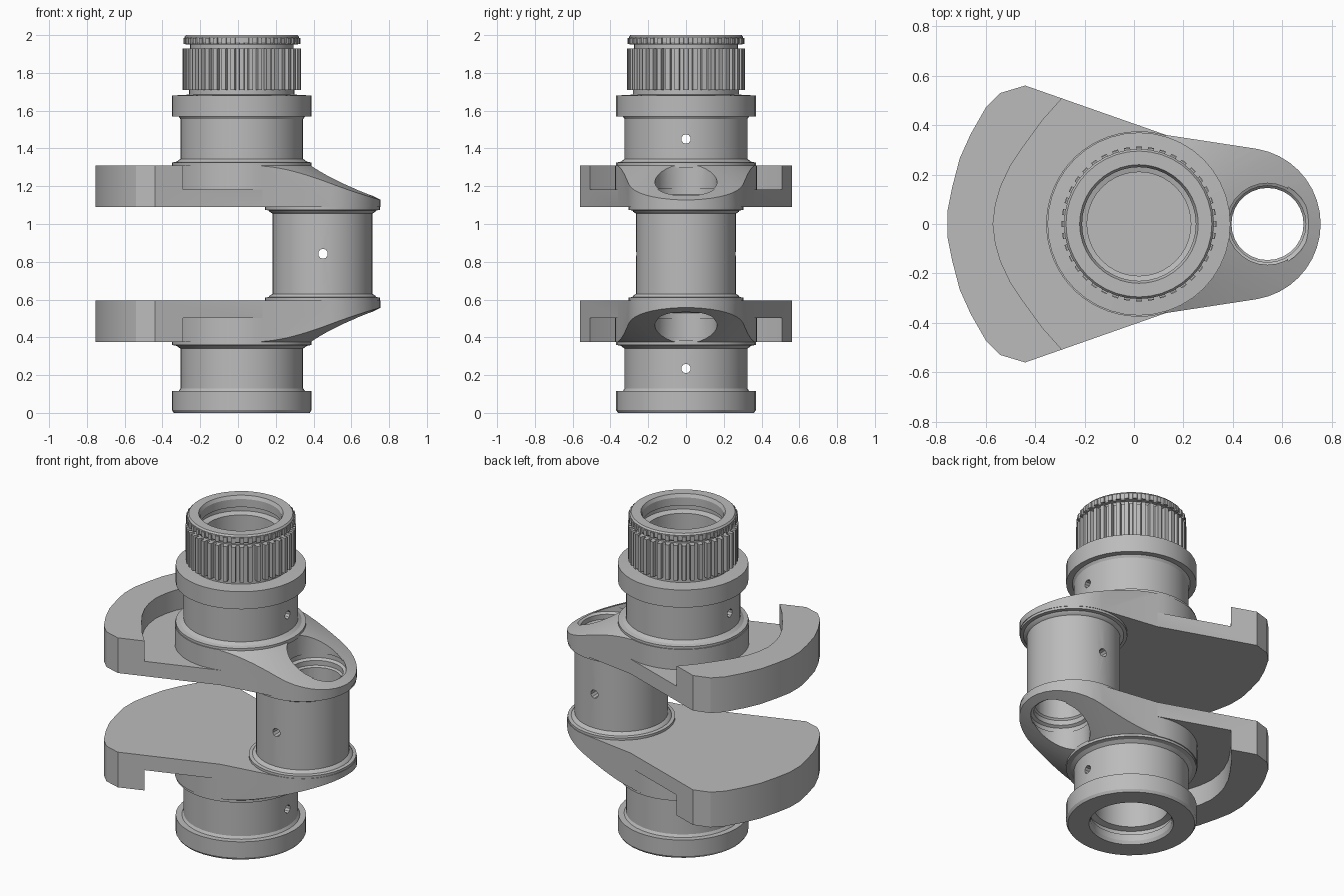
import bpy, bmesh, math
from mathutils import Vector

if "Cube" in bpy.data.objects:
    bpy.data.objects.remove(bpy.data.objects["Cube"], do_unlink=True)

MID = 0.8425      # mirror height between the two webs
AXIS = 0.02       # x of the main shaft
PIN = 0.447       # x of the offset pin
BORE = 0.54       # x of the hole through the pin

steel = bpy.data.materials.new("steel_grey")
steel.use_nodes = True
GREY = (0.5, 0.5, 0.5, 1)
steel.diffuse_color = GREY
steel.node_tree.nodes["Principled BSDF"].inputs["Base Color"].default_value = GREY


def finish(name, bm):
    bmesh.ops.remove_doubles(bm, verts=bm.verts, dist=1e-5)
    bmesh.ops.recalc_face_normals(bm, faces=bm.faces)
    mesh = bpy.data.meshes.new(name)
    bm.to_mesh(mesh)
    bm.free()
    mesh.materials.append(steel)
    obj = bpy.data.objects.new(name, mesh)
    bpy.context.collection.objects.link(obj)
    return obj


def lathe(name, profile, cx, segs=40, sweep=None):
    """Spin (radius, z) points about a vertical axis; sweep gives a capped sector."""
    bm = bmesh.new()
    full = sweep is None
    a0, a1 = (0, 2 * math.pi) if full else sweep
    rings = []
    for i in range(segs if full else segs + 1):
        a = a0 + (a1 - a0) * i / segs
        rings.append([bm.verts.new((cx + r * math.cos(a), r * math.sin(a), z))
                      for r, z in profile])
    n = len(profile)
    steps = n - 1 if full else n
    for i in range(segs):
        p, q = rings[i], rings[(i + 1) % len(rings)]
        for j in range(steps):
            k = (j + 1) % n
            bm.faces.new((p[j], q[j], q[k], p[k]))
    if not full:
        bm.faces.new(rings[0])
        bm.faces.new(rings[-1])
    return finish(name, bm)


def prism(name, outline, z0, z1):
    bm = bmesh.new()
    face = bm.faces.new([bm.verts.new((x, y, z0)) for x, y in outline])
    new = bmesh.ops.extrude_face_region(bm, geom=[face])["geom"]
    bmesh.ops.translate(bm, vec=(0, 0, z1 - z0),
                        verts=[v for v in new if isinstance(v, bmesh.types.BMVert)])
    return finish(name, bm)


def rod(name, centre, direction, radius, length):
    bm = bmesh.new()
    bmesh.ops.create_cone(bm, cap_ends=True, segments=10, radius1=radius,
                          radius2=radius, depth=length)
    d = Vector(direction)
    bm.transform(d.to_track_quat('Z', 'Y').to_matrix().to_4x4())
    bmesh.ops.translate(bm, vec=centre, verts=bm.verts)
    return finish(name, bm)


def cut(obj, cutter, keep=False):
    mod = obj.modifiers.new("cut", 'BOOLEAN')
    mod.operation = 'DIFFERENCE'
    mod.solver = 'EXACT'
    mod.object = cutter
    bpy.context.view_layer.objects.active = obj
    bpy.ops.object.modifier_apply(modifier=mod.name)
    if not keep:
        bpy.data.objects.remove(cutter, do_unlink=True)


def flipped(obj, name):
    """Copy mirrored top to bottom about the middle of the pin."""
    bm = bmesh.new()
    bm.from_mesh(obj.data)
    for v in bm.verts:
        v.co.z = 2 * MID - v.co.z
    bmesh.ops.reverse_faces(bm, faces=bm.faces)
    mesh = bpy.data.meshes.new(name)
    bm.to_mesh(mesh)
    bm.free()
    mesh.materials.append(steel)
    copy = bpy.data.objects.new(name, mesh)
    bpy.context.collection.objects.link(copy)
    return copy


def both_sides(half):
    """Mirror a half outline (y >= 0) across y = 0."""
    return half + [(x, -y) for x, y in reversed(half) if abs(y) > 1e-6]


def teeth(name, count, r0, r1, z0, z1):
    bm = bmesh.new()
    pitch = 2 * math.pi / count
    for i in range(count):
        a = i * pitch
        flat = [(r0, -.33), (r1, -.24), (r1, .24), (r0, .33)]
        rows = [[bm.verts.new((AXIS + r * math.cos(a + t * pitch),
                               r * math.sin(a + t * pitch), z)) for r, t in flat]
                for z in (z0, z1)]
        bm.faces.new(rows[0])
        bm.faces.new(rows[1])
        for j in range(4):
            k = (j + 1) % 4
            bm.faces.new((rows[0][j], rows[0][k], rows[1][k], rows[1][j]))
    return finish(name, bm)


# Shafts: collar, journal, flange, then hollow ends
journal = [(0, 1.30), (.37, 1.30), (.37, 1.325), (.345, 1.33), (.325, 1.345),
           (.325, 1.555), (.335, 1.57), (.37, 1.57)]
upper_shaft = lathe("upper_shaft", journal + [
    (.37, 1.68), (.28, 1.685), (.28, 1.71), (.287, 1.71), (.287, 1.93), (.275, 1.93),
    (.275, 1.95), (.297, 1.95), (.303, 1.96), (.303, 1.99), (.295, 2.0),
    (.24, 2.0), (.23, 1.98), (.23, 1.93), (.245, 1.93), (.245, 1.90), (.21, 1.89),
    (.21, 1.36), (0, 1.36)], AXIS)
lower_top = 2 * MID
lower_source = lathe("lower_source", journal + [
    (.37, lower_top - .015), (.36, lower_top), (.24, lower_top), (.23, lower_top - .02),
    (.23, lower_top - .06), (.245, lower_top - .06), (.245, lower_top - .09),
    (.21, lower_top - .1), (.21, 1.36), (0, 1.36)], AXIS)
lower_shaft = flipped(lower_source, "lower_shaft")
bpy.data.objects.remove(lower_source, do_unlink=True)
for shaft, z in ((upper_shaft, 1.45), (lower_shaft, .235)):
    cut(shaft, rod("oil_hole", (AXIS, 0, z), (1, 0, 0), .025, 1.2))

# Splines on the upper end
spline_teeth = teeth("spline_teeth", 40, .275, .313, 1.71, 1.93)
end_teeth = teeth("end_teeth", 40, .29, .310, 1.952, 1.985)

# Web outline: fan-shaped counterweight tapering to a round nose
nose = [(PIN + .308 * math.cos(math.radians(a)), .308 * math.sin(math.radians(a)))
        for a in range(0, 82, 9)]
fan = [(.13, .36), (-.44, .56), (-.54, .53), (-.60, .47), (-.66, .365),
       (-.705, .265), (-.735, .15), (-.755, .05)]
upper_web = prism("upper_web", both_sides(nose + fan), 1.09, 1.31)

# Recess between the boss and the counterweight rim
rim = [(-.57, 0), (-.56, .08), (-.54, .15), (-.50, .235), (-.45, .31),
       (-.37, .42), (-.285, .515), (-.15, .7), (.13, .7)]
boss = [(AXIS + .375 * math.cos(math.radians(a)), .375 * math.sin(math.radians(a)))
        for a in range(73, 180, 6)]
upper_half = rim + boss + [(AXIS - .375, 0)]
for side in (1, -1):
    cut(upper_web, prism("recess", [(x, side * y) for x, y in upper_half], 1.183, 1.5))

# Conical slope running from the boss down to the nose
cut(upper_web, lathe("slope", [(.37, 1.31), (.9, 1.045), (.9, 1.5), (.37, 1.5)],
                     AXIS, 32, (math.radians(-74), math.radians(74))))
lower_web = flipped(upper_web, "lower_web")

# Pin with a collar against each web
lower_half = [(0, .59), (.305, .59), (.305, .61), (.285, .613), (.28, .62), (.265, .63)]
crank_pin = lathe("offset_pin", lower_half +
                  [(r, 2 * MID - z) for r, z in reversed(lower_half)], PIN)

# Stepped bore through the pin and both webs
step = [(0, .2), (.165, .2), (.165, .50), (.172, .50), (.172, .53), (.155, .54),
        (.155, .57), (.146, .58)]
bore = lathe("pin_bore", step + [(r, 2 * MID - z) for r, z in reversed(step)], BORE, 28)
for part in (upper_web, lower_web, crank_pin):
    cut(part, bore, keep=True)
bpy.data.objects.remove(bore, do_unlink=True)
cut(crank_pin, rod("oil_hole", (.45, 0, MID), (0, 1, 0), .026, 1.0))

# Smooth rounds, sharp edges
for obj in (upper_shaft, lower_shaft, spline_teeth, end_teeth, upper_web, lower_web, crank_pin):
    bpy.ops.object.select_all(action='DESELECT')
    obj.select_set(True)
    bpy.context.view_layer.objects.active = obj
    bpy.ops.object.shade_smooth_by_angle(angle=math.radians(25))
